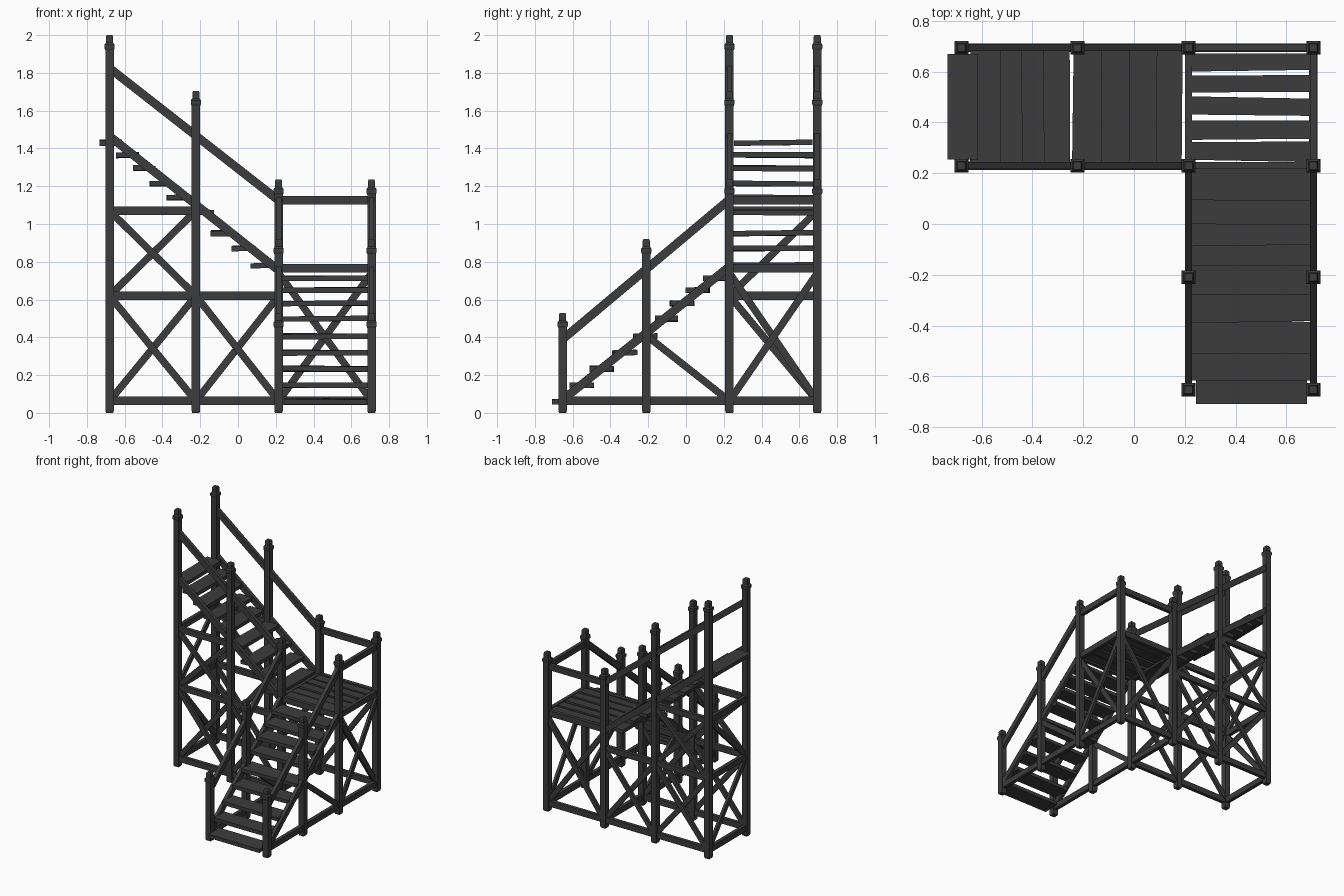
import bpy, bmesh, random
from mathutils import Vector

random.seed(4)
old = bpy.data.objects.get("Cube")
if old:
    bpy.data.objects.remove(old)

wood = bpy.data.materials.new("dark_grey_wood")
wood.use_nodes = True
colour = (0.045, 0.045, 0.045, 1)
wood.diffuse_color = colour
wood.node_tree.nodes["Principled BSDF"].inputs["Base Color"].default_value = colour
wood.node_tree.nodes["Principled BSDF"].inputs["Roughness"].default_value = 0.9


def finish(name, bm):
    bmesh.ops.recalc_face_normals(bm, faces=bm.faces)
    mesh = bpy.data.meshes.new(name)
    bm.to_mesh(mesh)
    bm.free()
    mesh.materials.append(wood)
    obj = bpy.data.objects.new(name, mesh)
    bpy.context.collection.objects.link(obj)
    return obj


def beam(name, a, b, tall=0.045, thick=0.028):
    """Square timber from a to b, kept upright."""
    a, b = Vector(a), Vector(b)
    along = (b - a).normalized()
    side = along.cross(Vector((0, 0, 1))).normalized()
    up = side.cross(along)
    bm = bmesh.new()
    rings = []
    for p in (a, b):
        rings.append([bm.verts.new(p + side * s * thick / 2 + up * u * tall / 2)
                      for s, u in ((-1, -1), (1, -1), (1, 1), (-1, 1))])
    bm.faces.new(rings[0])
    bm.faces.new(rings[1])
    for i in range(4):
        j = (i + 1) % 4
        bm.faces.new((rings[0][i], rings[0][j], rings[1][j], rings[1][i]))
    return finish(name, bm)


def post(x, y, top):
    """Square post with a small foot, a flared collar and a cap block."""
    profile = [(0, 0.019), (0.012, 0.0225), (top - 0.08, 0.0225), (top - 0.07, 0.027),
               (top - 0.05, 0.027), (top - 0.04, 0.019), (top - 0.008, 0.019), (top, 0.015)]
    bm = bmesh.new()
    last = None
    for z, r in profile:
        ring = [bm.verts.new((x + sx * r, y + sy * r, z))
                for sx, sy in ((-1, -1), (1, -1), (1, 1), (-1, 1))]
        if last:
            for i in range(4):
                j = (i + 1) % 4
                bm.faces.new((last[i], last[j], ring[j], ring[i]))
        else:
            bm.faces.new(ring)
        last = ring
    bm.faces.new(last)
    finish("post", bm)


def plank(name, x0, x1, y0, y1, z, thick=0.028, skew_axis=1, skew=0.006):
    """Rough board whose long edges are slightly out of true."""
    bm = bmesh.new()
    bmesh.ops.create_cube(bm, size=1)
    jitter = {}
    for v in bm.verts:
        key = (v.co.x > 0, v.co.y > 0)
        jitter.setdefault(key, (random.uniform(-skew, skew), random.uniform(-0.004, 0.004)))
        v.co = Vector((x1 if key[0] else x0, y1 if key[1] else y0, z + v.co.z * thick))
        v.co[skew_axis] += jitter[key][0]
        v.co.z += jitter[key][1]
    finish(name, bm)


# Post grid and main levels
XA, XB, XC, XD = -0.68, -0.223, 0.215, 0.707
YA, YB, YC, YD = -0.653, -0.21, 0.23, 0.695
LOW, MID, HIGH, DECK, RAIL = 0.063, 0.62, 1.07, 0.765, 1.125

for x, top in ((XA, 2.0), (XB, 1.705), (XC, 1.235), (XD, 1.235)):
    for y in (YC, YD):
        post(x, y, top)
for y, top in ((YA, 0.53), (YB, 0.92)):
    for x in (XC, XD):
        post(x, y, top)


def cross(a, b, z0, z1):
    """Crossed braces in the bay between two posts."""
    (ax, ay), (bx, by) = a, b
    shift = Vector((by - ay, bx - ax, 0)).normalized() * 0.007
    for s, za, zb in ((1, z0, z1), (-1, z1, z0)):
        beam("cross_brace", Vector((ax, ay, za)) + shift * s,
             Vector((bx, by, zb)) + shift * s, 0.038, 0.02)


# Upper flight frame, both sides
for y in (YC, YD):
    beam("ground_beam", (XA, y, LOW), (XC, y, LOW))
    beam("middle_beam", (XA, y, MID), (XC, y, MID))
    beam("high_beam", (XA, y, HIGH), (XB, y, HIGH))
    cross((XA, y), (XB, y), LOW, MID)
    cross((XB, y), (XC, y), LOW, MID)
    cross((XA, y), (XB, y), MID, HIGH)
    beam("upper_stringer", (XA, y, 1.465), (XC, y, 0.755))
    beam("upper_handrail", (XA, y, 1.825), (XC, y, 1.125))
    beam("deck_beam", (XC, y, DECK), (XD, y, DECK))

# Far end frame
for z in (LOW, MID, HIGH):
    beam("end_beam", (XA, YC, z), (XA, YD, z))
beam("end_brace", (XA, YC, MID), (XA, YD, LOW), 0.038, 0.02)
beam("end_brace", (XA, YC, MID), (XA, YD, HIGH), 0.038, 0.02)

# Lower flight frame, both sides
for x in (XC, XD):
    beam("ground_beam", (x, YA, LOW), (x, YD, LOW))
    beam("lower_stringer", (x, YA, 0.07), (x, YC, 0.775))
    beam("lower_handrail", (x, YA, 0.39), (x, YC, 1.13))
    beam("lower_brace", (x, YB, 0.41), (x, YC, LOW), 0.038, 0.02)
    beam("deck_beam", (x, YC, DECK), (x, YD, DECK))

# Corner landing frame and rails
beam("ground_beam", (XC, YD, LOW), (XD, YD, LOW))
cross((XC, YD), (XD, YD), LOW, 0.74)
cross((XD, YC), (XD, YD), LOW, 0.74)
beam("landing_rail", (XC, YD, RAIL), (XD, YD, RAIL))
beam("landing_rail", (XD, YC, RAIL), (XD, YD, RAIL))

# Landing boards
for i in range(5):
    y = 0.64 - i * 0.089
    plank("landing_board", 0.225, 0.697, y - 0.036, y + 0.036, 0.77)

# Treads of the lower flight: front edge and height
lower = ((-0.71, 0.06), (-0.613, 0.15), (-0.508, 0.232), (-0.386, 0.318), (-0.28, 0.405),
         (-0.17, 0.5), (-0.085, 0.582), (0, 0.65), (0.094, 0.712))
for i, (y, z) in enumerate(lower):
    inset = 0.022 if i == 0 else 0
    plank("lower_tread", 0.223 + inset, 0.703 - inset, y, y + 0.125, z,
          skew=0 if i == 0 else 0.005)

# Treads of the upper flight: left edge, right edge and height
upper = ((-0.734, -0.615, 1.43), (-0.645, -0.525, 1.365), (-0.555, -0.44, 1.295),
         (-0.47, -0.35, 1.215), (-0.38, -0.255, 1.138), (-0.242, -0.125, 1.06),
         (-0.145, -0.02, 0.952), (-0.03, 0.09, 0.87), (0.067, 0.19, 0.78))
for i, (x0, x1, z) in enumerate(upper):
    inset = 0.015 if i == 0 else 0
    plank("upper_tread", x0, x1, 0.24 + inset, 0.685 - inset, z, skew_axis=0,
          skew=0 if i == 0 else 0.005)
